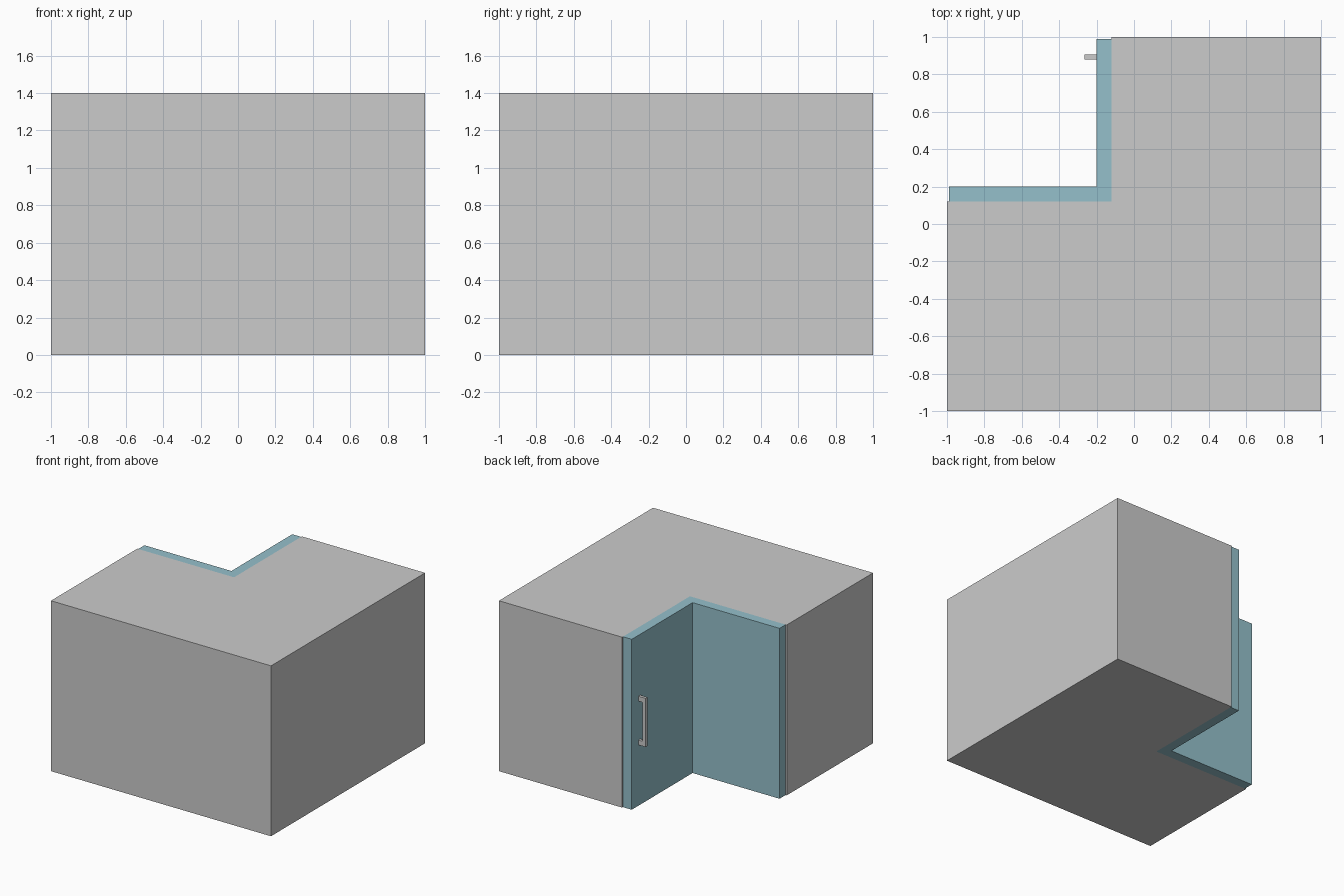
import bpy, bmesh

if "Cube" in bpy.data.objects:
    bpy.data.objects.remove(bpy.data.objects["Cube"])

HEIGHT = 1.4


def extrude_profile(name, points, z0, z1):
    """Vertical prism from a counter-clockwise floor plan."""
    bm = bmesh.new()
    face = bm.faces.new([bm.verts.new((x, y, z0)) for x, y in points])
    top = bmesh.ops.extrude_face_region(bm, geom=[face])["geom"]
    verts = [g for g in top if isinstance(g, bmesh.types.BMVert)]
    bmesh.ops.translate(bm, verts=verts, vec=(0, 0, z1 - z0))
    bmesh.ops.recalc_face_normals(bm, faces=bm.faces)
    mesh = bpy.data.meshes.new(name)
    bm.to_mesh(mesh)
    bm.free()
    obj = bpy.data.objects.new(name, mesh)
    bpy.context.collection.objects.link(obj)
    return obj


# L-shaped corner cabinet body
extrude_profile("cabinet_body", [(-1, -1), (1, -1), (1, 1), (-0.12, 1),
                                 (-0.12, 0.12), (-1, 0.12)], 0, HEIGHT)

# Folding corner door, slightly short of the body at both ends
door = extrude_profile("corner_door", [(-0.99, 0.12), (-0.12, 0.12), (-0.12, 0.99),
                                       (-0.2, 0.99), (-0.2, 0.2), (-0.99, 0.2)], 0, HEIGHT)
blue = bpy.data.materials.new("door_blue")
blue.diffuse_color = (0.30, 0.53, 0.60, 1)
blue.use_nodes = True
blue.node_tree.nodes["Principled BSDF"].inputs["Base Color"].default_value = blue.diffuse_color
door.data.materials.append(blue)

# Bracket handle: side profile in (x, z), extruded along y
profile = [(-0.2, 0.5), (-0.265, 0.5), (-0.265, 0.9), (-0.2, 0.9),
           (-0.2, 0.86), (-0.24, 0.86), (-0.24, 0.54), (-0.2, 0.54)]
handle = extrude_profile("door_handle", profile, 0.88, 0.905)
for v in handle.data.vertices:
    x, z, y = v.co
    v.co = (x, y, z)
handle.data.flip_normals()
